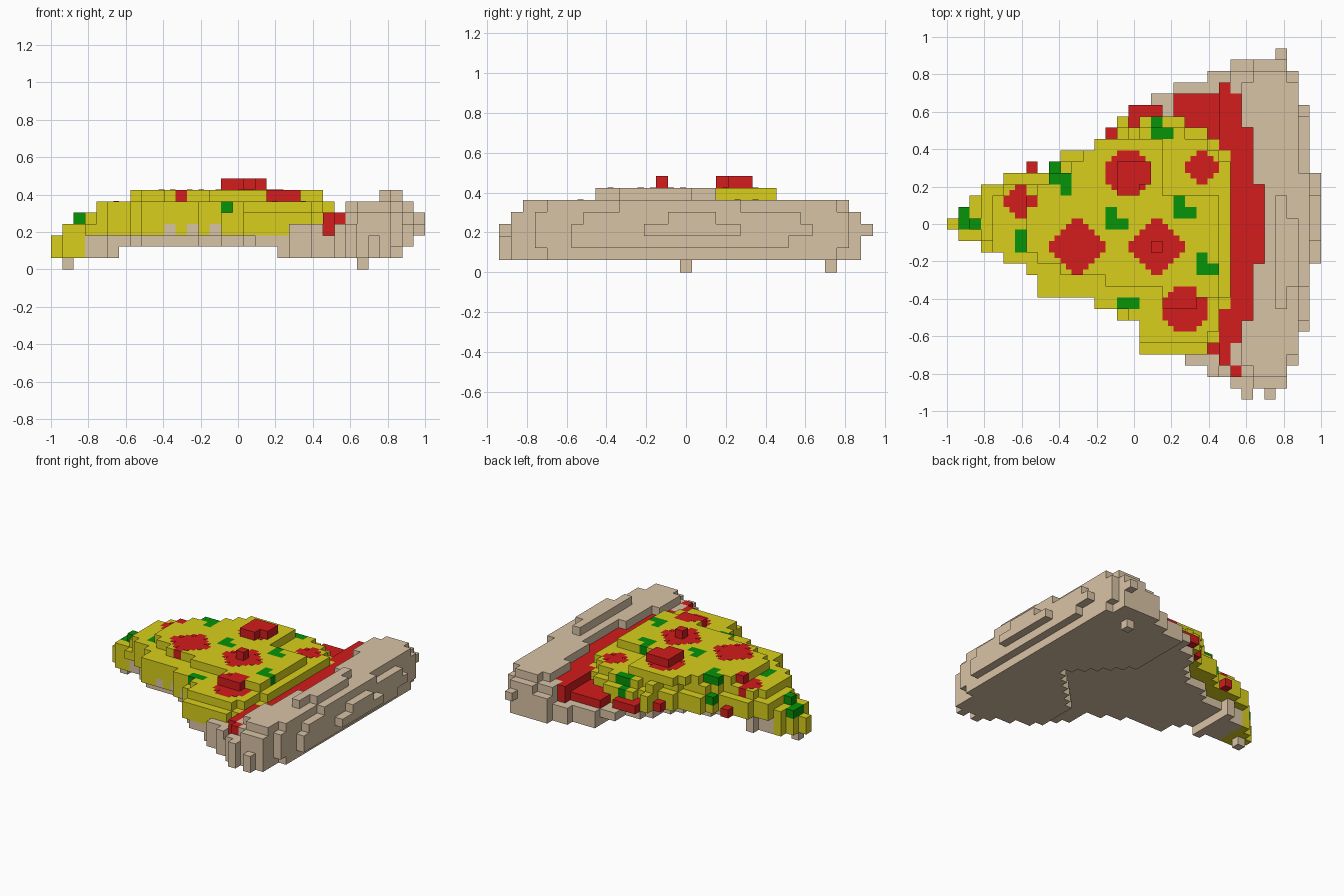
import bpy
import bmesh
from mathutils import Matrix

if "Cube" in bpy.data.objects:
    bpy.data.objects.remove(bpy.data.objects["Cube"], do_unlink=True)

V = 2 / 33                      # block size
X0, Y0 = -1.0, -15.5 * V        # corner of block (0, 0, 0)


def srgb(r, g, b):
    return tuple(((c / 255 + 0.055) / 1.055) ** 2.4 if c > 10 else c / 255 / 12.92
                 for c in (r, g, b)) + (1.0,)


def material(name, rgb):
    m = bpy.data.materials.new(name)
    m.use_nodes = True
    m.diffuse_color = srgb(*rgb)
    bsdf = next(n for n in m.node_tree.nodes if n.type == 'BSDF_PRINCIPLED')
    bsdf.inputs["Base Color"].default_value = srgb(*rgb)
    bsdf.inputs["Roughness"].default_value = 0.9
    return m


RED = material("tomato red", (211, 28, 28))
MATS = {
    "crust": material("baked tan", (217, 195, 166)),
    "sauce": RED,
    "cheese": material("cheese yellow", (216, 207, 28)),
    "pepperoni": RED,
    "herbs": material("herb green", (6, 147, 8)),
}

cells = {}


def fill(part, i, j0, j1, k0, k1):
    """Column i, rows j0..j1-1, layers k0..k1 inclusive."""
    for j in range(j0, j1):
        for k in range(k0, k1 + 1):
            cells[i, j, k] = part


# Slice outline: first row and end row of every column
LO = [15, 14, 14, 13, 13, 12, 12, 11, 9, 9, 9, 9, 9, 8, 8, 7, 7,
      4, 4, 4, 4, 3, 3, 2, 2, 1, 1, 1, 1, 1, 3, 6, 12]
HI = [16, 17, 18, 19, 19, 20, 20, 20, 20, 21, 22, 22, 22, 23, 23, 25, 26,
      26, 27, 27, 28, 28, 28, 29, 29, 30, 30, 30, 30, 30, 29, 26, 20]

# Bread base, stepped thicker toward the rim and at the tip
for i in range(3, 25):
    inset = 1 if i < 18 else 0
    back = HI[i] - (2 if 6 <= i < 14 else inset)
    low = 1 if i < 6 or i >= 20 else 2
    fill("crust", i, LO[i] + inset, back, low, 2)
    if i >= 18:
        fill("crust", i, LO[i] + (i == 24), 15, 3, 3)

# Raised rim, rounded toward both ends
for i in range(25, 31):
    for j in range(LO[i], HI[i]):
        d = min(j - LO[i], HI[i] - 1 - j)
        top = min((3 if i < 27 else 4) + d, 4 if i == 25 else 5)
        fill("crust", i, j, j + 1, 2 if i == 30 and d < 1 else 1, top)
for k, j0, j1 in ((2, 6, 24), (3, 6, 26), (4, 7, 25), (5, 10, 20)):
    fill("crust", 31, j0, j1, k, k)
fill("crust", 32, 12, 20, 3, 3)
fill("crust", 32, 14, 18, 4, 4)
fill("crust", 29, 8, 18, 6, 6)
fill("crust", 30, 10, 16, 6, 6)

# Hollow wedge in the underside, pointing at the rim
for i in range(20, 26):
    for j in range(31):
        if i < 20 + 6 - abs(j - 14):
            cells.pop((i, j, 1), None)

# Stray crumbs on the rim ends and underneath
fill("crust", 26, 0, 1, 1, 3)
fill("crust", 28, 0, 1, 1, 2)
fill("crust", 29, 30, 31, 3, 3)
fill("crust", 1, 15, 16, 0, 0)
fill("crust", 27, 27, 28, 0, 0)

# Sauce band along the rim and spilling on the edge
for i, j0, j1 in ((16, 24, 26), (17, 25, 26), (18, 25, 26), (20, 25, 27), (21, 24, 27),
                  (22, 24, 27), (23, 23, 27), (24, 22, 28), (24, 3, 8), (23, 4, 5),
                  (25, 5, 27), (25, 2, 3), (26, 7, 24), (27, 12, 19),
                  (7, 20, 21), (14, 23, 24)):
    for j in range(j0, j1):
        for k in range(4, 7):
            cells.pop((i, j, k), None)
    fill("sauce", i, j0, j1, 3, 4 if i >= 24 else 3)

# Cheese: end rows differ from the outline near the rim
CLO = LO[:21] + [4, 4, 5, 8]
CHI = HI[:16] + [24, 25, 25, 25, 25, 24, 24, 23, 22]
T0 = [13, 12, 12, 11, 11, 11, 11, 10, 10, 10, 10, 10, 8, 8, 8, 9, 9]
T1 = [18, 19, 20, 20, 21, 22, 23, 23, 23, 23, 23, 23, 18, 18, 18, 18, 18]
fill("cheese", 0, 15, 16, 1, 2)
for i in range(1, 25):
    lo, hi = CLO[i], CHI[i]
    fill("cheese", i, lo, hi, 1 if i < 3 else 3, 3)
    if i > 2:
        fill("cheese", i, lo + (i == 3), hi, 4, 4)
    if i > 3:
        fill("cheese", i, lo + (i == 15 or i > 16), hi - 1, 5, 5)
    if 7 <= i < 24:
        fill("cheese", i, T0[i - 7], T1[i - 7], 6, 6)

# Bread showing through the cheese on the front edge
for i in (10, 12, 14):
    fill("crust", i, LO[i], LO[i] + 1, 3, 3)


def topping(part, i, j):
    """Swap the uppermost block of a column for a topping block."""
    ks = [k for k in range(9) if (i, j, k) in cells]
    if ks:
        cells[i, j, max(ks)] = part


# Pepperoni rounds: first column, first row, width
for i0, j0, n in ((14, 18, 4), (21, 19, 3), (5, 16, 3), (9, 11, 5), (16, 11, 5), (19, 6, 4)):
    c, r = (n - 1) / 2, {3: 1.1, 4: 1.6, 5: 2.1}[n]
    for a in range(n):
        for b in range(n):
            if (a - c) ** 2 + (b - c) ** 2 <= r * r:
                topping("pepperoni", i0 + a, j0 + b)
for i in (15, 16, 17):
    fill("pepperoni", i, 18 if i < 17 else 19, 21, 7, 7)
fill("pepperoni", 18, 13, 14, 7, 7)

# Herb flakes
fill("herbs", 2, 15, 16, 4, 4)
for i, j in ((1, 15), (1, 16), (9, 19), (9, 20), (10, 18), (10, 19), (18, 23), (18, 24),
             (19, 23), (20, 16), (20, 17), (21, 16), (14, 15), (14, 16), (15, 15),
             (6, 13), (6, 14), (22, 11), (22, 12), (23, 11), (15, 8), (16, 8)):
    topping("herbs", i, j)

# Outer faces of each block: direction and its four corners, wound outward
SIDES = (
    ((1, 0, 0), ((1, 0, 0), (1, 1, 0), (1, 1, 1), (1, 0, 1))),
    ((-1, 0, 0), ((0, 0, 0), (0, 0, 1), (0, 1, 1), (0, 1, 0))),
    ((0, 1, 0), ((0, 1, 0), (0, 1, 1), (1, 1, 1), (1, 1, 0))),
    ((0, -1, 0), ((0, 0, 0), (1, 0, 0), (1, 0, 1), (0, 0, 1))),
    ((0, 0, 1), ((0, 0, 1), (1, 0, 1), (1, 1, 1), (0, 1, 1))),
    ((0, 0, -1), ((0, 0, 0), (0, 1, 0), (1, 1, 0), (1, 0, 0))),
)


def add_object(name, bm, mat):
    mesh = bpy.data.meshes.new(name)
    bm.to_mesh(mesh)
    bm.free()
    mesh.materials.append(mat)
    bpy.context.collection.objects.link(bpy.data.objects.new(name, mesh))


# One mesh per part, keeping only faces open to the air
for part, mat in MATS.items():
    bm = bmesh.new()
    verts = {}
    for (i, j, k), p in cells.items():
        if p != part:
            continue
        for (dx, dy, dz), corners in SIDES:
            if (i + dx, j + dy, k + dz) in cells:
                continue
            quad = []
            for a, b, c in corners:
                key = (i + a, j + b, k + c)
                if key not in verts:
                    verts[key] = bm.verts.new((X0 + key[0] * V, Y0 + key[1] * V, key[2] * V))
                quad.append(verts[key])
            bm.faces.new(quad)
    add_object(part, bm, mat)

# Small plates that round off the inner corners of the pepperoni
bm = bmesh.new()
for (i, j, k), p in cells.items():
    if p != "cheese" or (i, j, k + 1) in cells:
        continue
    for sx in (-1, 1):
        for sy in (-1, 1):
            if cells.get((i + sx, j, k)) == cells.get((i, j + sy, k)) == "pepperoni":
                at = (X0 + (i + 0.5 + sx / 4) * V, Y0 + (j + 0.5 + sy / 4) * V, (k + 1) * V)
                bmesh.ops.create_cube(bm, size=1, matrix=Matrix.Translation(at)
                                      @ Matrix.Diagonal((V / 2, V / 2, 0.004, 1)))
add_object("pepperoni_corners", bm, RED)
